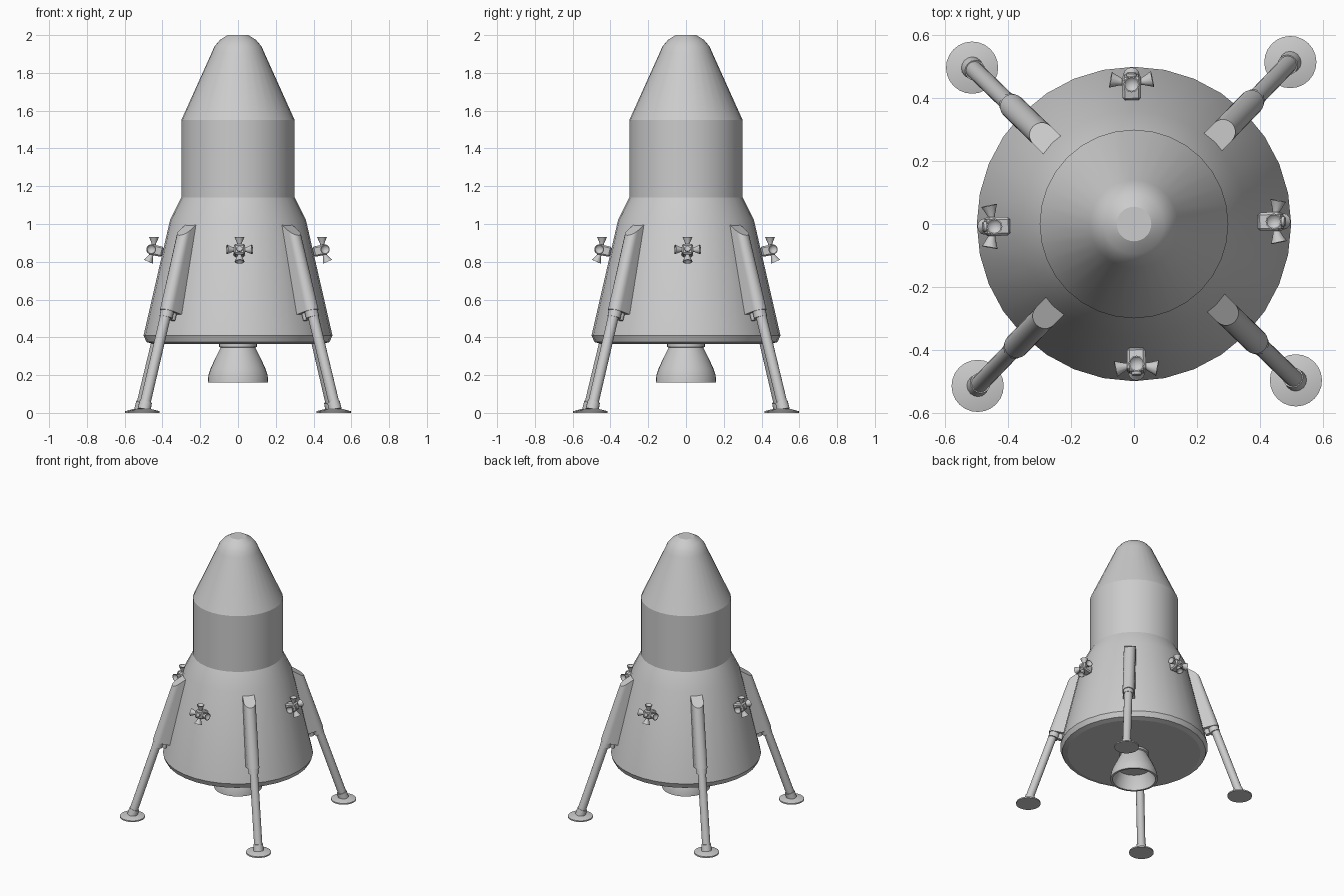
import bpy, bmesh, math
from mathutils import Matrix, Vector

cube = bpy.data.objects.get("Cube")
if cube:
    bpy.data.objects.remove(cube)

grey = bpy.data.materials.new("hull_grey")
grey.use_nodes = True
grey.diffuse_color = (0.6, 0.6, 0.6, 1)
grey.node_tree.nodes["Principled BSDF"].inputs["Base Color"].default_value = (0.6, 0.6, 0.6, 1)


def finish(name, bm, matrix=Matrix(), angle=30):
    bmesh.ops.remove_doubles(bm, verts=bm.verts, dist=0.0001)
    bmesh.ops.recalc_face_normals(bm, faces=bm.faces)
    mesh = bpy.data.meshes.new(name)
    bm.to_mesh(mesh)
    bm.free()
    mesh.transform(matrix)
    mesh.materials.append(grey)
    obj = bpy.data.objects.new(name, mesh)
    bpy.context.collection.objects.link(obj)
    bpy.ops.object.select_all(action="DESELECT")
    obj.select_set(True)
    bpy.context.view_layer.objects.active = obj
    bpy.ops.object.shade_smooth_by_angle(angle=math.radians(angle))
    return obj


def lathe(name, profile, sides, matrix=Matrix(), angle=30):
    """Turn a (radius, height) profile around z."""
    bm = bmesh.new()
    verts = [bm.verts.new((r, 0, z)) for r, z in profile]
    edges = [bm.edges.new(pair) for pair in zip(verts, verts[1:])]
    bmesh.ops.spin(bm, geom=verts + edges, cent=(0, 0, 0), axis=(0, 0, 1),
                   angle=math.tau, steps=sides, use_merge=True)
    return finish(name, bm, matrix, angle)


def along(start, end):
    """Matrix that puts local z on the line from start to end."""
    start, end = Vector(start), Vector(end)
    turn = (end - start).to_track_quat("Z", "Y").to_matrix().to_4x4()
    return Matrix.Translation(start) @ turn


def rod(name, start, end, r1, r2, place, sides=16):
    length = (Vector(end) - Vector(start)).length
    return lathe(name, [(0, 0), (r1, 0), (r2, length), (0, length)], sides,
                 place @ along(start, end))


# Hull: engine skirt, collar, cylinder and blunt nose
lathe("hull", [(0, 0.365), (0.45, 0.365), (0.485, 0.375), (0.5, 0.41), (0.36, 1.02),
               (0.3, 1.14), (0.3, 1.55)], 32, angle=14)
lathe("nose_cone", [(0.3, 1.55), (0.14, 1.905), (0.125, 1.94), (0.095, 1.975),
                    (0.055, 2.0), (0, 2.0)], 32, angle=20)

# Main engine, hollow bell
lathe("engine_bell", [(0, 0.37), (0.1, 0.37), (0.1, 0.35), (0.092, 0.345), (0.12, 0.29),
                      (0.145, 0.235), (0.157, 0.2), (0.16, 0.16), (0.145, 0.16),
                      (0.14, 0.2), (0.115, 0.26), (0, 0.26)], 32)


# Leg fairing: rounded outer edge, flat cheeks running into the hull
def fairing(name, place):
    half = 0.04
    bm = bmesh.new()
    arc = [(math.cos(a), math.sin(a)) for a in
           [math.pi * (i / 10 - 0.5) for i in range(11)]]

    def ring(inner, centre, z_in, z_out):
        points = [(inner, -half)] + [(centre + half * c, half * s) for c, s in arc] + [(inner, half)]
        outer = centre + half
        return [bm.verts.new((x, y, z_in + (z_out - z_in) * (x - inner) / (outer - inner)))
                for x, y in points]

    low = ring(0.45, 0.537, 0.515, 0.55)
    high = ring(0.345, 0.407, 1.005, 0.94)
    for i in range(len(low)):
        j = (i + 1) % len(low)
        bm.faces.new((low[i], low[j], high[j], high[i]))
    bm.faces.new(low)
    bm.faces.new(high)
    finish(name, bm, place)


for i in range(4):
    place = Matrix.Rotation(math.radians(46 + 90 * i), 4, "Z")
    n = i + 1
    fairing(f"leg_fairing_{n}", place)
    rod(f"leg_strut_{n}", (0.53, 0, 0.58), (0.716, 0, 0.025), 0.028, 0.028, place)
    rod(f"leg_collar_{n}", (0.532, 0, 0.56), (0.549, 0, 0.505), 0.035, 0.035, place)
    rod(f"leg_ankle_{n}", (0.703, 0, 0.058), (0.716, 0, 0.015), 0.033, 0.035, place)
    rod(f"leg_latch_{n}", (0.49, 0, 0.54), (0.502, 0, 0.49), 0.02, 0.016, place, 12)
    lathe(f"foot_pad_{n}", [(0, 0), (0.083, 0), (0.083, 0.009), (0.04, 0.02), (0, 0.02)],
          24, place @ Matrix.Translation((0.716, 0, 0)))

# Thruster blocks with flared nozzles
for i in range(4):
    place = Matrix.Rotation(math.radians(1 + 90 * i), 4, "Z")
    n = i + 1
    tilt = place @ Matrix.Translation((0.435, 0, 0.86)) @ Matrix.Rotation(math.radians(-13), 4, "Y")
    bm = bmesh.new()
    bmesh.ops.create_cube(bm, size=1)
    bmesh.ops.scale(bm, vec=(0.075, 0.06, 0.055), verts=bm.verts)
    bmesh.ops.bevel(bm, geom=bm.edges[:], offset=0.008, segments=1, affect="EDGES")
    finish(f"thruster_block_{n}", bm, tilt)
    rod(f"thruster_cap_{n}", (0.03, 0, 0), (0.047, 0, 0), 0.018, 0.015, tilt, 12)
    for label, d in (("left", (0.2, 1, 0)), ("right", (0.2, -1, 0)),
                     ("upper", (0.2, 0, 1)), ("lower", (0.2, 0, -1))):
        out = Vector(d).normalized()
        base = Vector((0.012, 0, 0))
        lathe(f"thruster_{label}_{n}", [(0, 0.015), (0.01, 0.015), (0.012, 0.035), (0.026, 0.068),
                                        (0.022, 0.068), (0, 0.045)], 12,
              tilt @ along(base, base + out))
